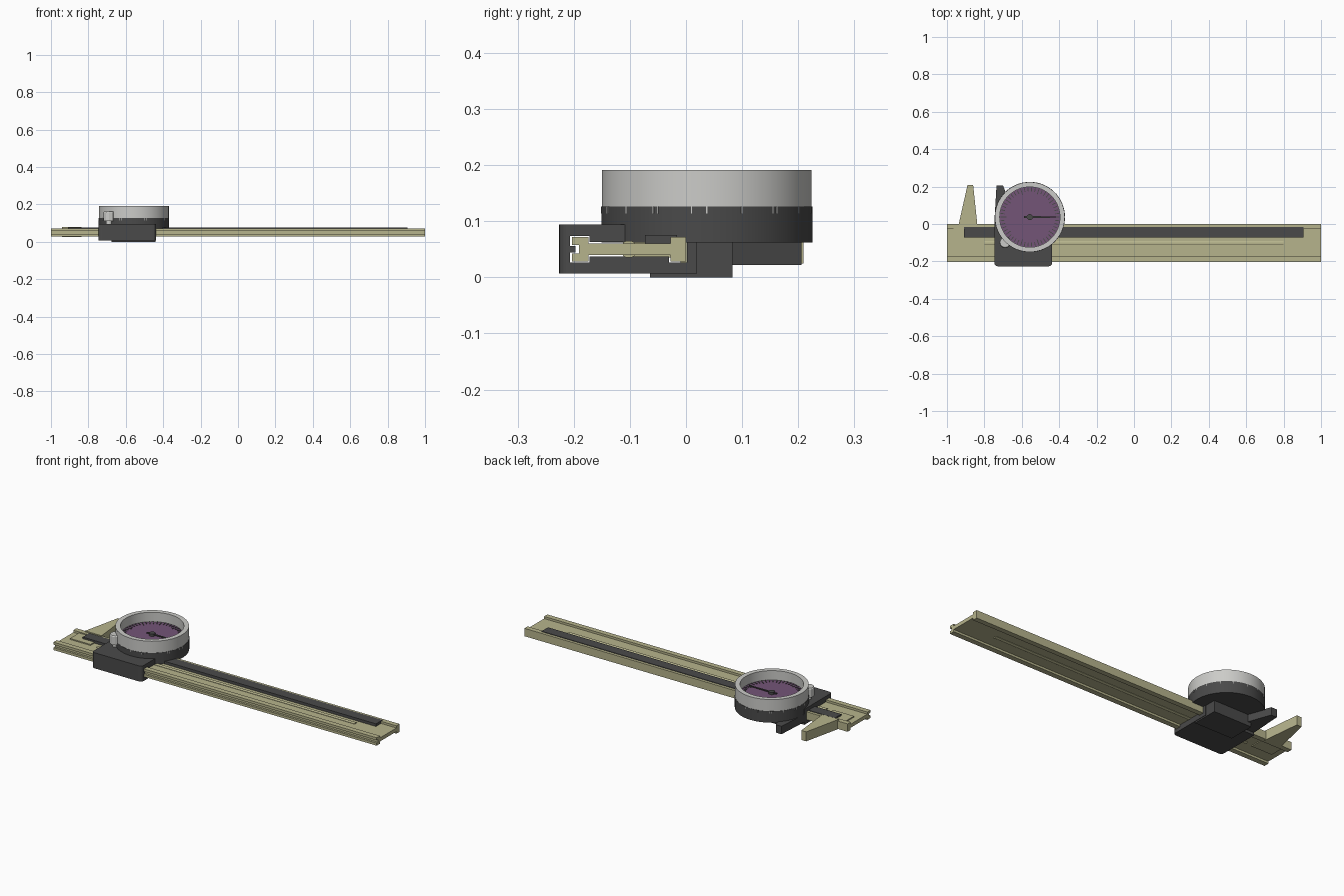
import bpy, bmesh, math
from mathutils import Matrix, Vector

if "Cube" in bpy.data.objects:
    bpy.data.objects.remove(bpy.data.objects["Cube"])


def material(name, rgb):
    m = bpy.data.materials.new(name)
    m.diffuse_color = (*rgb, 1)
    m.use_nodes = True
    m.node_tree.nodes["Principled BSDF"].inputs["Base Color"].default_value = m.diffuse_color
    return m


TAN = material("tan_metal", (0.47, 0.455, 0.265))
DARK = material("dark_grey", (0.068, 0.068, 0.068))
SILVER = material("silver", (0.60, 0.60, 0.58))
PURPLE = material("purple_face", (0.175, 0.09, 0.185))


def finish(bm, name, mat, smooth=False):
    bmesh.ops.recalc_face_normals(bm, faces=bm.faces)
    me = bpy.data.meshes.new(name)
    bm.to_mesh(me)
    bm.free()
    ob = bpy.data.objects.new(name, me)
    bpy.context.collection.objects.link(ob)
    if mat:
        me.materials.append(mat)
    if smooth:
        bpy.ops.object.select_all(action='DESELECT')
        ob.select_set(True)
        bpy.context.view_layer.objects.active = ob
        bpy.ops.object.shade_smooth_by_angle(angle=math.radians(30))
    return ob


def prism(name, pts, axis, a, b, mat):
    """Extrude a closed outline along x (points are y,z) or z (points are x,y)."""
    bm = bmesh.new()
    face = bm.faces.new([bm.verts.new((a, *p) if axis == 'x' else (*p, a)) for p in pts])
    ext = bmesh.ops.extrude_face_region(bm, geom=[face])
    d = (b - a, 0, 0) if axis == 'x' else (0, 0, b - a)
    bmesh.ops.translate(bm, vec=d, verts=[v for v in ext['geom'] if isinstance(v, bmesh.types.BMVert)])
    return finish(bm, name, mat)


def boxes(name, items, mat):
    """Several boxes in one mesh: (matrix, size)."""
    bm = bmesh.new()
    for mtx, size in items:
        bmesh.ops.create_cube(bm, size=1, matrix=mtx @ Matrix.Diagonal((*size, 1)))
    return finish(bm, name, mat)


def box(name, x0, x1, y0, y1, z0, z1, mat):
    c = Matrix.Translation(((x0 + x1) / 2, (y0 + y1) / 2, (z0 + z1) / 2))
    return boxes(name, [(c, (x1 - x0, y1 - y0, z1 - z0))], mat)


def lathe(name, prof, cx, cy, segs, mat, closed=False, smooth=True):
    bm = bmesh.new()
    rings = []
    for i in range(segs):
        t = math.tau * i / segs
        rings.append([bm.verts.new((cx + r * math.cos(t), cy + r * math.sin(t), z)) for r, z in prof])
    n = len(prof)
    for i in range(segs):
        p, q = rings[i], rings[(i + 1) % segs]
        for j in range(n if closed else n - 1):
            k = (j + 1) % n
            bm.faces.new((p[j], q[j], q[k], p[k]))
    bmesh.ops.remove_doubles(bm, verts=bm.verts, dist=1e-5)
    return finish(bm, name, mat, smooth)


# Beam: web with thick rails, the front rail grooved
prism("beam", [(-0.203, 0.028), (-0.174, 0.028), (-0.174, 0.04), (-0.028, 0.04), (-0.028, 0.028),
               (0, 0.028), (0, 0.072), (-0.028, 0.072), (-0.028, 0.06), (-0.174, 0.06),
               (-0.174, 0.072), (-0.203, 0.072), (-0.203, 0.058), (-0.191, 0.058),
               (-0.191, 0.042), (-0.203, 0.042)], 'x', -1, 1, TAN)

# Centre ridge on both sides of the web
prism("beam_ridge", [(-0.112, 0.038), (-0.106, 0.035), (-0.098, 0.035), (-0.092, 0.038),
                     (-0.092, 0.062), (-0.098, 0.065), (-0.106, 0.065), (-0.112, 0.062)],
      'x', -0.80, 0.80, TAN)

# Toothed rack strip, drawn plain
box("rack_strip", -0.91, 0.905, -0.073, -0.016, 0.058, 0.075, DARK)

# Fixed jaw and its pad on the web
prism("fixed_jaw", [(-0.94, -0.01), (-0.937, 0), (-0.89, 0.209), (-0.86, 0.209),
                    (-0.838, 0), (-0.838, -0.01)], 'z', 0.025, 0.078, TAN)
box("fixed_jaw_pad", -0.965, -0.838, -0.107, -0.016, 0.035, 0.066, TAN)

# Slider body with rounded front corners and a passage for the beam
X0, X1, YF, R = -0.747, -0.438, -0.226, 0.018
outline = [(X1, 0.02), (X0, 0.02)]
for cx, start in ((X0 + R, math.pi), (X1 - R, 1.5 * math.pi)):
    for i in range(6):
        t = start + i * math.pi / 10
        outline.append((cx + R * math.cos(t), YF + R + R * math.sin(t)))
slider = prism("slider_body", outline, 'z', 0.007, 0.094, DARK)

cutter = prism("slider_cutter", [(-0.207, 0.026), (-0.172, 0.026), (-0.172, 0.037), (-0.03, 0.037),
                                 (-0.03, 0.026), (0.002, 0.026), (0.002, 0.074), (-0.03, 0.074),
                                 (-0.03, 0.063), (-0.172, 0.063), (-0.172, 0.074), (-0.207, 0.074),
                                 (-0.207, 0.056), (-0.197, 0.056), (-0.197, 0.044), (-0.207, 0.044)],
               'x', -0.9, -0.3, None)
cutter.hide_render = True
cutter.hide_viewport = True
mod = slider.modifiers.new("beam_passage", 'BOOLEAN')
mod.operation = 'DIFFERENCE'
mod.solver = 'EXACT'
mod.object = cutter

# Back plate below the slider and arm carrying the dial
box("slider_back_plate", -0.675, X1 - 0.003, -0.064, 0.083, 0, 0.02, DARK)
box("dial_arm", -0.675, X1 - 0.003, 0.004, 0.083, 0.0, 0.066, DARK)

# Moving jaw
prism("moving_jaw", [(-0.747, 0.004), (-0.735, 0.206), (-0.70, 0.206), (-0.655, 0.083),
                     (-0.64, 0.004)], 'z', 0.022, 0.066, DARK)

# Dial: dark housing, silver bezel, purple face
CX, CY = -0.557, 0.037
lathe("dial_housing", [(0, 0.062), (0.188, 0.062), (0.188, 0.126), (0, 0.126)], CX, CY, 64, DARK)
lathe("dial_bezel", [(0.187, 0.125), (0.187, 0.191), (0.161, 0.191), (0.161, 0.125)],
      CX, CY, 64, SILVER, closed=True)
lathe("dial_face", [(0.163, 0.126), (0.163, 0.138), (0, 0.138)], CX, CY, 64, PURPLE)


def polar(angle, radius, z):
    return (Matrix.Translation((CX, CY, z)) @ Matrix.Rotation(angle, 4, 'Z')
            @ Matrix.Translation((radius, 0, 0)))


# Dial graduations, every fifth one longer
ticks = []
for i in range(50):
    length = 0.032 if i % 5 == 0 else 0.022
    ticks.append((polar(math.tau * i / 50, 0.158 - length / 2, 0.139), (length, 0.0045, 0.003)))
boxes("dial_graduations", ticks, DARK)

# Small bright notches around the top of the housing
boxes("housing_notches", [(polar(math.tau * (i + 0.4 * (i % 3)) / 26, 0.1878, 0.120), (0.0015, 0.002, 0.012))
                          for i in range(26)], SILVER)

# Needle and hub
prism("needle", [(CX - 0.03, CY - 0.006), (CX + 0.14, CY - 0.003), (CX + 0.14, CY + 0.003),
                 (CX - 0.03, CY + 0.006)], 'z', 0.143, 0.147, DARK)
lathe("needle_hub", [(0, 0.137), (0.016, 0.137), (0.016, 0.151), (0, 0.151)], CX, CY, 24, DARK)

# Locking knob on the slider
lathe("lock_knob", [(0, 0.09), (0.016, 0.09), (0.016, 0.112), (0.031, 0.112), (0.031, 0.157),
                    (0.027, 0.163), (0, 0.163)], -0.689, -0.098, 12, SILVER, smooth=False)
